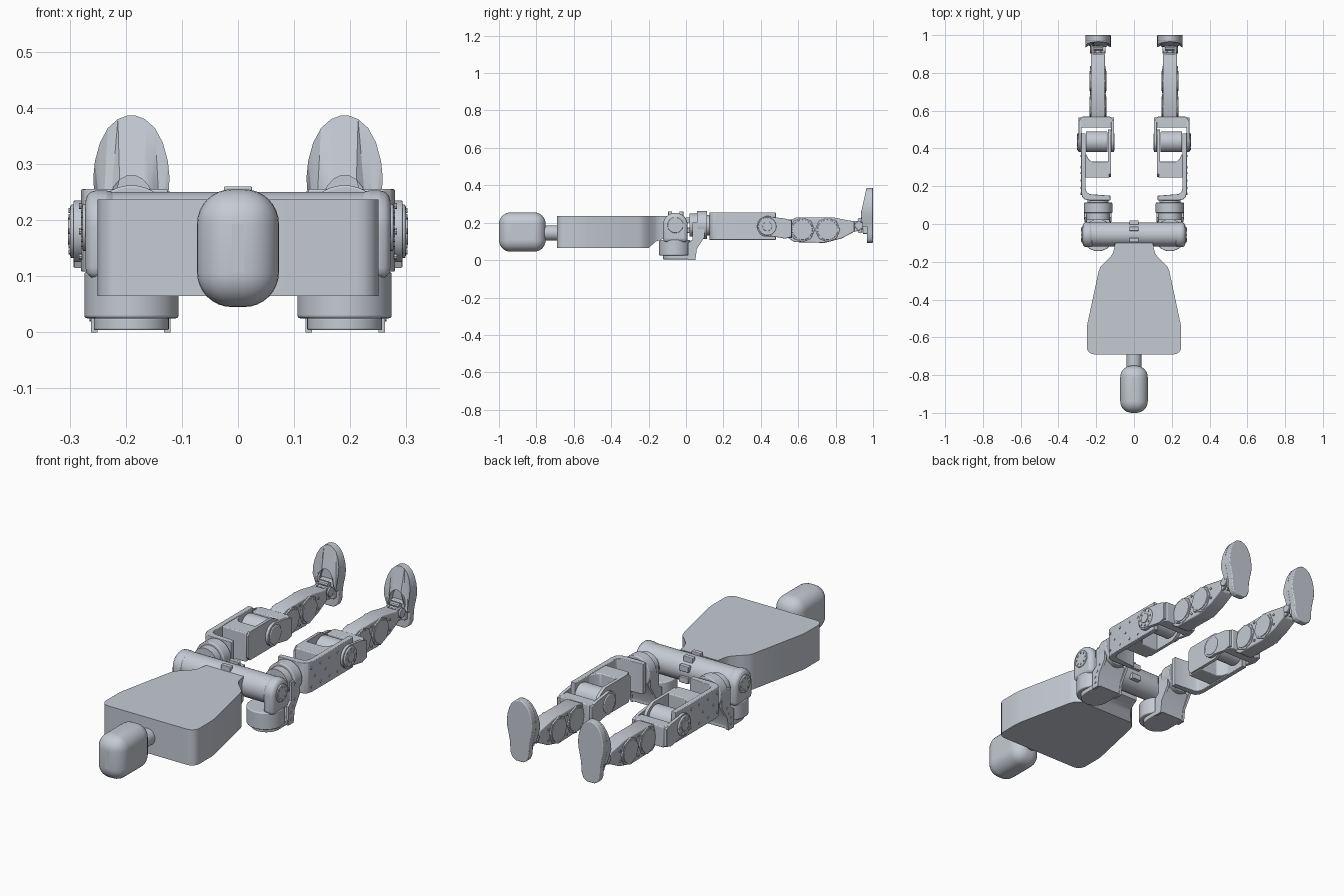
import bpy, bmesh, math
from mathutils import Vector

cube = bpy.data.objects.get("Cube")
if cube:
    bpy.data.objects.remove(cube, do_unlink=True)

grey = bpy.data.materials.new("light_grey")
grey.use_nodes = True
colour = (0.56, 0.59, 0.65, 1)
grey.diffuse_color = colour
grey.node_tree.nodes["Principled BSDF"].inputs["Base Color"].default_value = colour


def finish(name, bm, bevel=0, mirror=False, segments=3):
    """Turn a bmesh into a shaded object with optional mirror and bevel."""
    bmesh.ops.recalc_face_normals(bm, faces=bm.faces)
    mesh = bpy.data.meshes.new(name)
    bm.to_mesh(mesh)
    bm.free()
    mesh.materials.append(grey)
    ob = bpy.data.objects.new(name, mesh)
    bpy.context.collection.objects.link(ob)
    if mirror:
        ob.modifiers.new("Mirror", 'MIRROR').use_mirror_merge = False
    if bevel:
        b = ob.modifiers.new("Bevel", 'BEVEL')
        b.width, b.segments, b.limit_method = bevel, segments, 'ANGLE'
    for o in bpy.context.selected_objects:
        o.select_set(False)
    ob.select_set(True)
    bpy.context.view_layer.objects.active = ob
    bpy.ops.object.shade_smooth_by_angle(angle=math.radians(35))
    return ob


def add_prism(bm, axis, pts, lo, hi):
    """Extrude a closed 2D outline along an axis; pts hold the other two axes in order."""
    def at(p, d):
        c = list(p)
        c.insert("xyz".index(axis), d)
        return bm.verts.new(c)
    a, b = [at(p, lo) for p in pts], [at(p, hi) for p in pts]
    bm.faces.new(a)
    bm.faces.new(b)
    for i in range(len(pts)):
        j = (i + 1) % len(pts)
        bm.faces.new((a[i], a[j], b[j], b[i]))
    return a, b


def prism(name, axis, pts, lo, hi, bevel=0, mirror=True):
    bm = bmesh.new()
    add_prism(bm, axis, pts, lo, hi)
    return finish(name, bm, bevel, mirror)


def arc(c, r, a0=0, a1=360, n=32):
    """Points on an arc; a full circle leaves out the repeated end point."""
    count = n if a1 - a0 == 360 else n + 1
    return [(c[0] + r * math.cos(math.radians(a0 + (a1 - a0) * i / n)),
             c[1] + r * math.sin(math.radians(a0 + (a1 - a0) * i / n))) for i in range(count)]


def disc(name, axis, c, r, lo, hi, bevel=0, mirror=True, n=32):
    return prism(name, axis, arc(c, r, n=n), lo, hi, bevel, mirror)


def box(name, x, y, z, bevel=0, mirror=True, segments=3):
    bm = bmesh.new()
    add_prism(bm, "z", [(x[0], y[0]), (x[1], y[0]), (x[1], y[1]), (x[0], y[1])], *z)
    return finish(name, bm, bevel, mirror, segments)


def studs(name, axis, centres, r, lo, hi):
    bm = bmesh.new()
    for c in centres:
        add_prism(bm, axis, arc(c, r, n=10), lo, hi)
    return finish(name, bm, 0, True)


# Head and neck
box("head", (-.073, .073), (-1, -.75), (.045, .255), .062, False, 8)
disc("neck", "y", (0, .145), .04, -.77, -.68, mirror=False)

# Torso: tapered slab whose underside rises at the waist
half = arc((.21, -.65), .04, -90, 0, 6)
half += [(.25, -.56), (.247, -.53), (.187, -.25), (.178, -.227), (.125, -.175),
         (.112, -.155), (.105, -.13), (.10, -.10)]
bm = bmesh.new()
add_prism(bm, "z", half + [(-x, y) for x, y in reversed(half)], .065, .237)
for cut in (-.2, -.16):
    bmesh.ops.bisect_plane(bm, geom=bm.verts[:] + bm.edges[:] + bm.faces[:],
                           plane_co=(0, cut, 0), plane_no=(0, 1, 0))
for v in bm.verts:
    if v.co.y > -.199 and v.co.z < .1:
        v.co.z += .035 * min(1, (v.co.y + .2) / .04) + max(0, v.co.y + .16) * .35
finish("torso", bm)

# Pelvis tube with clamp lugs
disc("pelvis_tube", "x", (-.055, .187), .063, -.235, .235, mirror=False, n=48)
for i, (y, z) in enumerate([(-.085, .246), (-.025, .246), (.008, .215), (.008, .16)]):
    box(f"pelvis_lug_{i}", (-.025, .025), (y - .011, y + .011), (z - .014, z + .014), .003, False)

# Hip yokes, cut to a stadium around the pelvis tube
yoke = arc((-.057, .187), .066, 0, 180, 24) + [(-.123, .095), (.009, .095)]
prism("hip_yoke", "x", yoke, .215, .272, .02)
disc("hip_cap", "x", (-.057, .187), .042, .268, .277, .003)
studs("hip_bolts", "x", [p for p in arc((-.057, .187), .03, n=8)], .005, .27, .28)

# Vertical hip motors with foot plates and back brackets
disc("hip_motor", "z", (.19, -.06), .084, .025, .108, .005, n=48)
plate = arc((.19, -.055), .067, 180, 360, 20) + [(.257, .05), (.123, .05)]
prism("hip_plate", "z", plate, .004, .026, .003)
bracket = [(.01, 0), (.05, 0), (.058, .06), (.10, .125), (.10, .2), (.035, .2), (.035, .11), (.01, .09)]
for name, a, b in (("hip_bracket_inner", .12, .132), ("hip_bracket_outer", .25, .262)):
    prism(name, "x", bracket, a, b)
prism("hip_bracket_back", "x", [(.03, .005), (.048, .005), (.056, .06), (.09, .125), (.06, .14), (.03, .08)], .125, .255)
studs("hip_bracket_bolts", "x", [(.03, .025), (.03, .055), (.045, .08), (.06, .11)], .006, .26, .265)

# Hip roll drums
disc("hip_drum_front", "y", (.19, .187), .062, .02, .065)
disc("hip_drum_back", "y", (.19, .187), .075, .058, .113, .004, n=40)
disc("hip_drum_collar", "y", (.19, .187), .055, .11, .13)

# Thigh frame: rounded corner base, long outer wall, short inner wall
frame = [(.125, .125), (.235, .125), (.26, .13), (.274, .143), (.28, .17), (.28, .48), (.256, .48),
         (.256, .185), (.25, .168), (.235, .158), (.125, .15)]
prism("thigh_frame", "z", frame, .108, .255, .003)
inner = [(.25, .135), (.265, .115), (.44, .115)] + arc((.44, .185), .06, -60, 60, 12) + [(.44, .252), (.265, .252), (.25, .235)]
prism("thigh_inner_wall", "x", inner, .122, .137)
prism("thigh_block", "z", [(.13, .245), (.258, .245), (.258, .38), (.242, .345), (.225, .33), (.13, .33)],
      .112, .252, .004)
studs("thigh_bolts", "x", [(y, z) for y in (.16, .23, .30, .36) for z in (.135, .225)] + [(.27, .18), (.19, .18)],
      .006, .278, .283)

# Knee: motor, hubs and a forked yoke
disc("knee_motor", "x", (.435, .187), .055, .14, .255, .006)
disc("knee_hub_outer", "x", (.435, .18), .048, .275, .299, .004)
disc("knee_hub_rim", "x", (.435, .18), .025, .295, .303, .002)
disc("knee_hub_inner", "x", (.435, .18), .045, .102, .125, .004)
studs("knee_bolts", "x", arc((.435, .18), .037, n=8), .005, .298, .302)
arm = arc((.435, .18), .055, 70, 290, 18) + [(.53, .115), (.565, .125), (.565, .21), (.53, .222)]
prism("knee_arm_outer", "x", arm, .277, .293, .002)
prism("knee_arm_inner", "x", arm, .106, .121, .002)
bar = [(.106, .51), (.293, .51), (.293, .54), (.275, .568), (.124, .568), (.106, .54)]
prism("knee_crossbar", "z", bar, .118, .218, .004)

# Shins: slim body with two round motor covers on each side
shin = [(.54, .205), (.59, .228), (.79, .228), (.87, .212), (.90, .208), (.90, .152),
        (.83, .115), (.74, .092), (.58, .096), (.54, .122)]
prism("shin", "x", shin, .154, .228, .005)
for i, y in enumerate((.622, .757)):
    disc(f"shin_cover_{i}", "x", (y, .162), .066, .149, .233, .003, n=8)
    disc(f"shin_cover_face_{i}", "x", (y, .162), .054, .146, .236, .002)
studs("shin_bolts", "x", [(.69, .21), (.69, .115), (.83, .19), (.83, .14)], .006, .15, .232)

# Ankles: fork, pivot and mount
fork = [(.86, .208), (.93, .21), (.95, .195), (.95, .17), (.925, .158), (.86, .14)]
for name, a, b in (("ankle_fork_inner", .158, .17), ("ankle_fork_outer", .212, .224)):
    prism(name, "x", fork, a, b, .002)
disc("ankle_pivot", "x", (.925, .185), .022, .15, .232, .002)
disc("ankle_pitch_pin", "y", (.19, .185), .022, .905, .975, .002)
studs("ankle_bolts", "x", [(.93, .215), (.93, .155)], .012, .165, .215)
box("ankle_mount", (.152, .228), (.945, .972), (.14, .225), .004)

# Feet: sole plate plus a raised horseshoe instep around the ankle
side = [(.02, .092), (.038, .103), (.048, .125), (.05, .15), (.052, .18), (.058, .21), (.066, .245),
        (.068, .275), (.065, .305), (.056, .338), (.042, .364), (.024, .38), (.008, .386)]
outline = [(.19 + x, z) for x, z in side] + [(.19 - x, z) for x, z in reversed(side)]
prism("foot_sole", "y", outline, .967, 1, .004)
upper = side[4:]
rim = [(.19 + x, z) for x, z in upper] + [(.19 - x, z) for x, z in reversed(upper)]
notch = [(.19 - .042 * math.cos(math.radians(a)), .22 + .06 * math.sin(math.radians(a)))
         for a in range(-20, 201, 20)]
bm = bmesh.new()
low, high = add_prism(bm, "y", rim + notch, .935, .969)
for v in low:
    v.co.y = .935 + .03 * max(0, v.co.z - .25) / .136 + .2 * max(0, .23 - v.co.z)
bmesh.ops.triangulate(bm, faces=[f for f in bm.faces if len(f.verts) > 4])
finish("foot_instep", bm, 0, True)
